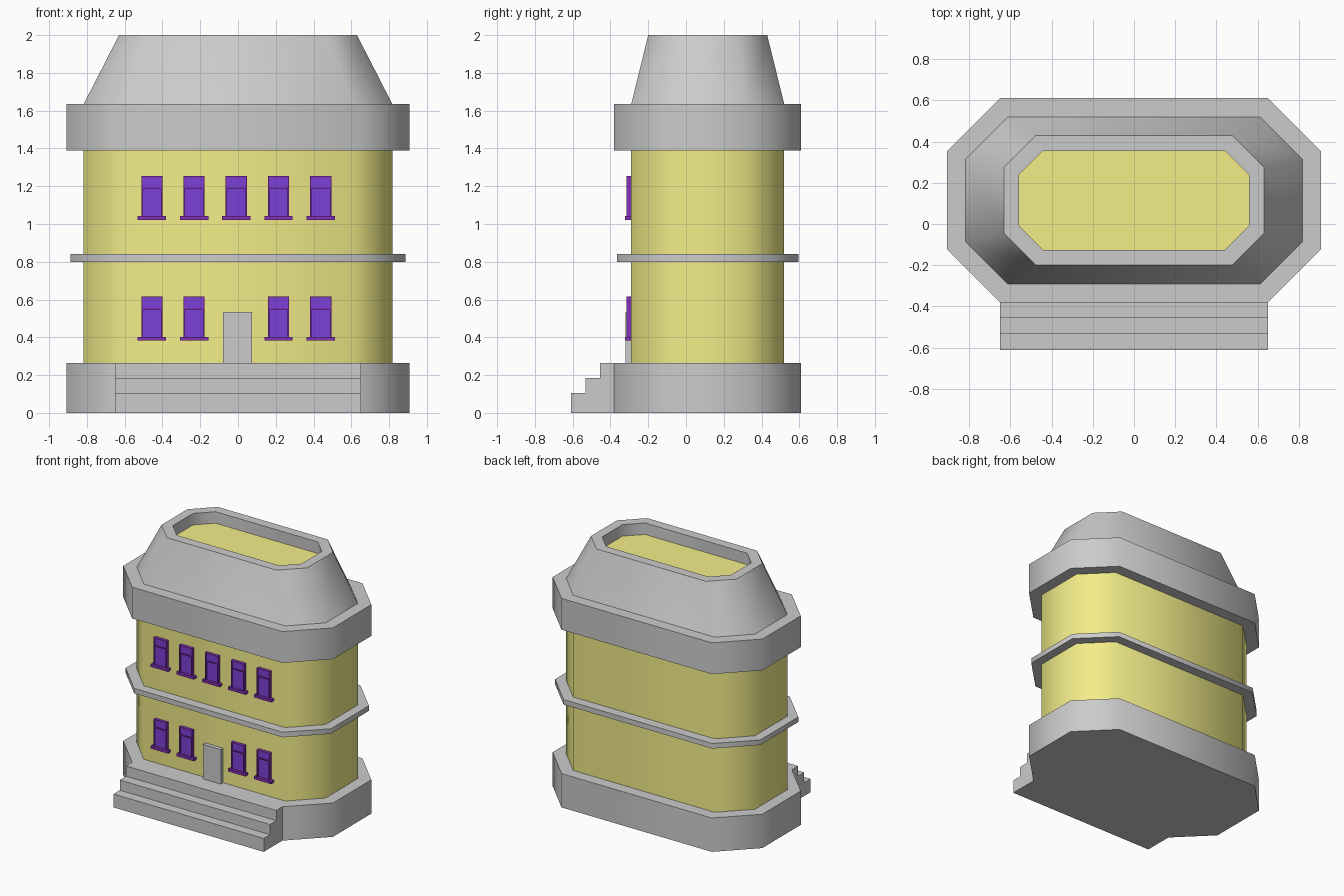
import bpy, bmesh, math

if "Cube" in bpy.data.objects:
    bpy.data.objects.remove(bpy.data.objects["Cube"])

CY = 0.115          # depth centre of the octagonal body
WALL_Y = -0.29      # front wall plane


def material(name, rgb):
    m = bpy.data.materials.new(name)
    m.diffuse_color = (*rgb, 1)
    m.use_nodes = True
    m.node_tree.nodes["Principled BSDF"].inputs["Base Color"].default_value = m.diffuse_color
    return m


YELLOW = material("yellow_plaster", (0.9, 0.85, 0.25))
PURPLE = material("purple_frame", (0.24, 0.03, 0.48))
BLUE = material("blue_glass", (0.2, 0.05, 0.68))


def finish(name, bm, mat=None, smooth=False):
    bmesh.ops.recalc_face_normals(bm, faces=bm.faces)
    me = bpy.data.meshes.new(name)
    bm.to_mesh(me)
    bm.free()
    ob = bpy.data.objects.new(name, me)
    bpy.context.collection.objects.link(ob)
    if mat:
        me.materials.append(mat)
    if smooth:
        bpy.ops.object.select_all(action='DESELECT')
        ob.select_set(True)
        bpy.context.view_layer.objects.active = ob
        bpy.ops.object.shade_smooth_by_angle(angle=math.radians(50))
    return ob


def octagon(hx, hy, c):
    q = [(hx, hy - c), (hx - c, hy)]
    return (q + [(-x, y) for x, y in reversed(q)] +
            [(-x, -y) for x, y in q] + [(x, -y) for x, y in reversed(q)])


def loft(name, rings, mat=None, caps=True):
    """Joins octagon rings given as (half x, half y, corner cut, z)."""
    bm = bmesh.new()
    loops = [[bm.verts.new((x, y + CY, z)) for x, y in octagon(hx, hy, c)]
             for hx, hy, c, z in rings]
    for a, b in zip(loops, loops[1:]):
        for i in range(8):
            j = (i + 1) % 8
            bm.faces.new((a[i], a[j], b[j], b[i]))
    if caps:
        bm.faces.new(loops[0])
        bm.faces.new(loops[-1])
    return finish(name, bm, mat, smooth=True)


def prism(name, hx, hy, c, z0, z1, mat=None):
    return loft(name, [(hx, hy, c, z0), (hx, hy, c, z1)], mat)


def add_box(bm, x0, x1, y0, y1, z0, z1):
    vs = bmesh.ops.create_cube(bm, size=1)["verts"]
    for v in vs:
        v.co = (x1 if v.co.x > 0 else x0,
                y1 if v.co.y > 0 else y0,
                z1 if v.co.z > 0 else z0)


# Main octagonal body
prism("base", 0.907, 0.495, 0.257, 0, 0.265)
prism("walls", 0.817, 0.405, 0.205, 0.265, 1.39, YELLOW)
prism("floor_band", 0.888, 0.48, 0.245, 0.80, 0.84)
prism("cornice", 0.907, 0.495, 0.257, 1.39, 1.635)

# Sloped roof with a recessed deck
loft("roof", [(0.817, 0.405, 0.205, 1.635), (0.63, 0.315, 0.155, 2.0),
              (0.557, 0.24, 0.115, 2.0), (0.557, 0.24, 0.115, 1.91)], caps=False)
prism("roof_deck", 0.557, 0.24, 0.115, 1.89, 1.91, YELLOW)

# Front steps, a stair profile extruded across x
bm = bmesh.new()
profile = [(-0.38, 0), (-0.61, 0), (-0.61, 0.105), (-0.533, 0.105),
           (-0.533, 0.185), (-0.455, 0.185), (-0.455, 0.265), (-0.38, 0.265)]
face = bm.faces.new([bm.verts.new((-0.65, y, z)) for y, z in profile])
ext = bmesh.ops.extrude_face_region(bm, geom=[face])["geom"]
bmesh.ops.translate(bm, vec=(1.3, 0, 0),
                    verts=[v for v in ext if isinstance(v, bmesh.types.BMVert)])
finish("front_steps", bm)

# Door
bm = bmesh.new()
add_box(bm, -0.08, 0.075, -0.32, WALL_Y, 0.265, 0.535)
finish("door", bm)


def window(name, x, z):
    """Framed two-pane window with its sill bottom at z."""
    w, t, top, front = 0.056, 0.008, z + 0.232, WALL_Y - 0.025
    bm = bmesh.new()
    add_box(bm, x - 0.075, x + 0.075, WALL_Y - 0.033, WALL_Y, z, z + 0.02)
    for s in (-1, 1):
        a, b = sorted((x + s * w, x + s * (w - t)))
        add_box(bm, a, b, front, WALL_Y, z + 0.02, top)
    add_box(bm, x - w + t, x + w - t, front, WALL_Y, top - t, top)
    add_box(bm, x - w + t, x + w - t, front, WALL_Y, z + 0.165, z + 0.173)
    finish(name + "_frame", bm, PURPLE)
    bm = bmesh.new()
    add_box(bm, x - w + t, x + w - t, WALL_Y - 0.014, WALL_Y, z + 0.02, z + 0.165)
    add_box(bm, x - w + t, x + w - t, WALL_Y - 0.018, WALL_Y, z + 0.173, top - t)
    finish(name + "_glass", bm, BLUE)


# Window rows: five upstairs, four around the door
for i in range(5):
    x = -0.456 + 0.2235 * i
    window(f"upper_window_{i + 1}", x, 1.022)
    if i != 2:
        window(f"lower_window_{i + 1}", x, 0.383)
